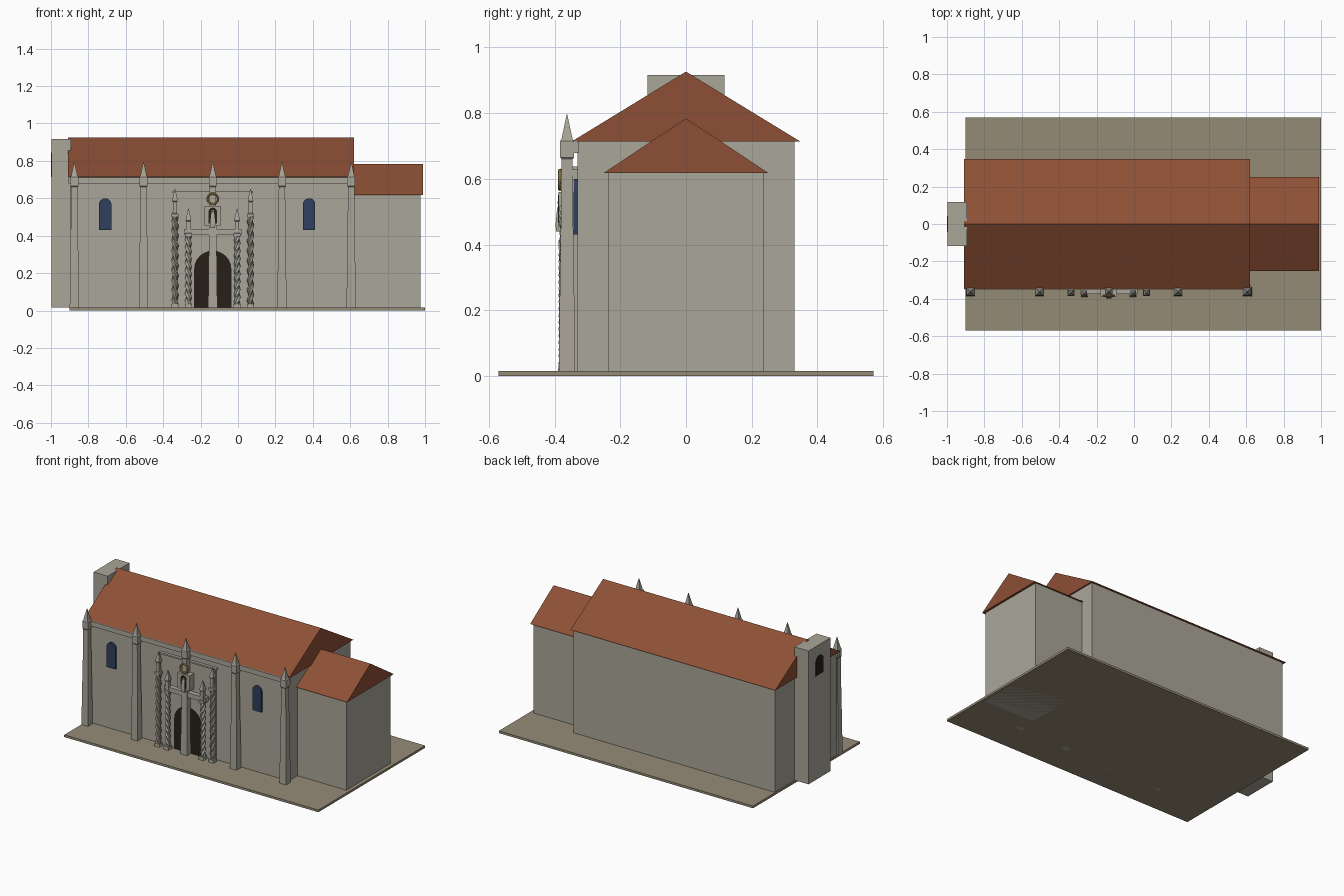
import bpy, bmesh, math

if "Cube" in bpy.data.objects:
    bpy.data.objects.remove(bpy.data.objects["Cube"])

def mat(name, c):
    m = bpy.data.materials.new(name)
    m.diffuse_color = (*c, 1)
    m.use_nodes = True
    m.node_tree.nodes["Principled BSDF"].inputs["Base Color"].default_value = m.diffuse_color
    return m

STONE = mat("stone", (0.40, 0.38, 0.32))
TILE = mat("roof_tile", (0.27, 0.08, 0.035))
EARTH = mat("paving", (0.30, 0.26, 0.18))
GLASS = mat("window_glass", (0.03, 0.05, 0.11))
DARK = mat("dark_opening", (0.02, 0.014, 0.01))
GOLD = mat("gilt", (0.40, 0.28, 0.09))

def finish(name, bm, m):
    bmesh.ops.recalc_face_normals(bm, faces=bm.faces)
    me = bpy.data.meshes.new(name)
    bm.to_mesh(me)
    bm.free()
    me.materials.append(m)
    ob = bpy.data.objects.new(name, me)
    bpy.context.collection.objects.link(ob)
    return ob

def loft(name, rings, m):
    """Skin a stack of equal-length point rings and cap both ends."""
    bm = bmesh.new()
    vs = [[bm.verts.new(p) for p in r] for r in rings]
    n = len(vs[0])
    for a, b in zip(vs, vs[1:]):
        for i in range(n):
            j = (i + 1) % n
            bm.faces.new((a[i], a[j], b[j], b[i]))
    bm.faces.new(vs[0])
    bm.faces.new(vs[-1])
    return finish(name, bm, m)

def box(name, x0, x1, y0, y1, z0, z1, m=STONE):
    r = [(x0, y0), (x1, y0), (x1, y1), (x0, y1)]
    return loft(name, [[(x, y, z) for x, y in r] for z in (z0, z1)], m)

def gable(name, x0, x1, hw, z0, z1, m=TILE):
    p = [(-hw, z0), (hw, z0), (0, z1)]
    return loft(name, [[(x, y, z) for y, z in p] for x in (x0, x1)], m)

def arch_pts(w, z0, z1, n=12):
    r = w / 2
    arc = [(r * math.cos(math.pi * i / n), z1 - r + r * math.sin(math.pi * i / n)) for i in range(n + 1)]
    return [(-r, z0), (r, z0)] + arc

def arch(name, x, w, z0, z1, y0, y1, m):
    return loft(name, [[(x + a, y, z) for a, z in arch_pts(w, z0, z1)] for y in (y0, y1)], m)

def pillar(name, x, y, steps, m=STONE):
    """Square stepped pillar: steps are (half width, z)."""
    sq = [(-1, -1), (1, -1), (1, 1), (-1, 1)]
    return loft(name, [[(x + a * h, y + b * h, z) for a, b in sq] for h, z in steps], m)

def twisted(name, x, y, r, z0, z1, turns):
    rings, n, k = [], 12, 44
    for s in range(k + 1):
        t = s / k
        ring = []
        for i in range(n):
            a = 2 * math.pi * i / n
            rr = r * (0.82 + 0.22 * math.cos(3 * a))
            b = a + turns * 2 * math.pi * t
            ring.append((x + rr * math.cos(b), y + rr * math.sin(b), z0 + (z1 - z0) * t))
        rings.append(ring)
    return loft(name, rings, STONE)

# main masses
box("paving_slab", -0.9, 1.0, -0.57, 0.57, 0, 0.015, EARTH)
box("nave_walls", -0.895, 0.61, -0.33, 0.33, 0.005, 0.716)
gable("nave_roof", -0.91, 0.62, 0.347, 0.714, 0.926)
box("chancel_walls", 0.60, 0.975, -0.236, 0.236, 0.0, 0.62)
gable("chancel_roof", 0.60, 0.99, 0.25, 0.618, 0.784)
box("cornice", -0.905, 0.625, -0.35, -0.325, 0.678, 0.711)

# bell tower with dark opening
box("bell_tower", -0.998, -0.893, -0.117, 0.117, 0.015, 0.916)
loft("bell_opening", [[(x, a, z) for a, z in arch_pts(0.085, 0.715, 0.845)] for x in (-1.0, -0.99)], DARK)

# buttresses with pinnacles
for i in range(5):
    pillar(f"buttress_{i+1}", -0.875 + 0.37 * i, -0.362,
           [(0.025, 0), (0.022, 0.25), (0.019, 0.45), (0.017, 0.66), (0.021, 0.665), (0.021, 0.715),
            (0.017, 0.72), (0.001, 0.795)])

# windows
for i, x in enumerate((-0.71, 0.38)):
    arch(f"window_{i+1}", x, 0.066, 0.43, 0.60, -0.343, -0.325, GLASS)

# portal
PX = -0.135
box("portal_panel", PX - 0.205, PX + 0.205, -0.342, -0.325, 0.01, 0.63)
box("portal_cornice", PX - 0.215, PX + 0.215, -0.35, -0.325, 0.628, 0.638)
arch("door", PX, 0.2, 0.01, 0.32, -0.346, -0.33, DARK)
box("door_lintel", PX - 0.155, PX + 0.155, -0.375, -0.335, 0.403, 0.435)

for s in (-1, 1):
    for tag, d, y, r, z1, top in (("outer", 0.202, -0.367, 0.018, 0.505, 0.65),
                                  ("inner", 0.13, -0.37, 0.017, 0.40, 0.545)):
        side = "left" if s < 0 else "right"
        x = PX + s * d
        twisted(f"{tag}_twisted_column_{side}", x, y, r, 0.03, z1, s * 3)
        pillar(f"{tag}_column_base_{side}", x, y, [(0.02, 0.0), (0.018, 0.035)])
        h = top - 0.055
        pillar(f"{tag}_pinnacle_{side}", x, y, [(0.018, z1 - 0.005), (0.018, z1 + 0.012), (0.012, z1 + 0.015),
               (0.011, h - 0.015), (0.015, h - 0.01), (0.014, h), (0.001, top)])

# niche, figure and medallion
box("niche_block", PX - 0.045, PX + 0.045, -0.388, -0.335, 0.455, 0.56)
arch("niche_opening", PX, 0.045, 0.465, 0.55, -0.389, -0.38, DARK)
pillar("niche_figure", PX, -0.383, [(0.012, 0.44), (0.014, 0.46), (0.009, 0.51), (0.006, 0.518), (0.008, 0.53), (0.003, 0.54)])
bpy.ops.mesh.primitive_torus_add(major_radius=0.028, minor_radius=0.006, major_segments=20, minor_segments=8,
                                 location=(PX, -0.383, 0.597), rotation=(math.pi / 2, 0, 0))
ring = bpy.context.object
ring.name = "medallion_ring"
ring.data.materials.append(GOLD)
bpy.ops.object.shade_smooth_by_angle()
